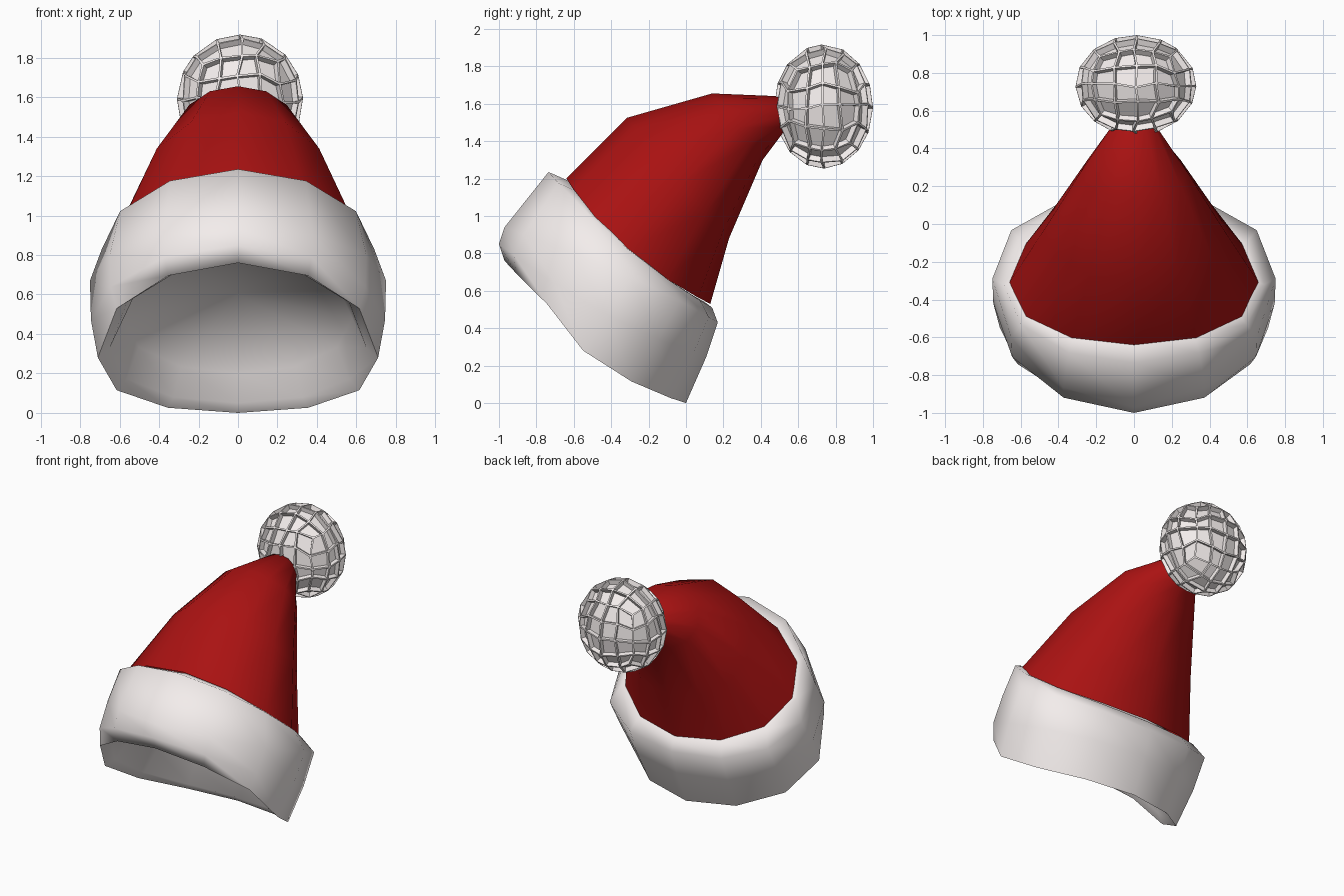
import bpy, bmesh, math, random
from mathutils import Vector

if "Cube" in bpy.data.objects:
    bpy.data.objects.remove(bpy.data.objects["Cube"])

random.seed(4)
SIDES = 12


def material(name, rgb):
    m = bpy.data.materials.new(name)
    m.diffuse_color = (*rgb, 1)
    m.use_nodes = True
    m.node_tree.nodes["Principled BSDF"].inputs["Base Color"].default_value = m.diffuse_color
    return m


RED = material("red_felt", (0.4, 0.006, 0.006))
WHITE = material("white_fur", (0.9, 0.85, 0.84))


def ring(bm, w, front, side, back, twist=0.0, lift=0.0):
    """Tilted, sagging loop through front, side and back (y, z) points."""
    f, s, b = Vector(front), Vector(side), Vector(back)
    verts = []
    for i in range(SIDES):
        t = 2 * math.pi * i / SIDES + twist
        c = math.cos(t)
        p = s + c * (f - b) / 2 + c * c * ((f + b) / 2 - s)
        if c > 0:
            p += Vector((1, 1)) * lift * (math.sin(2 * t) * math.sin(t)) ** 2
        verts.append(bm.verts.new((w * math.sin(t), p.x, p.y)))
    return verts


def finish(bm, name, mat, angle):
    bmesh.ops.recalc_face_normals(bm, faces=bm.faces)
    me = bpy.data.meshes.new(name)
    bm.to_mesh(me)
    bm.free()
    me.materials.append(mat)
    ob = bpy.data.objects.new(name, me)
    bpy.context.collection.objects.link(ob)
    bpy.ops.object.select_all(action='DESELECT')
    ob.select_set(True)
    bpy.context.view_layer.objects.active = ob
    bpy.ops.object.shade_smooth_by_angle(angle=math.radians(angle))
    return ob


def loft(name, rings, mat, tip_co):
    """Skin the loops and close the last one with a fan to a point."""
    bm = bmesh.new()
    loops = [ring(bm, *r) for r in rings]
    for a, b in zip(loops, loops[1:]):
        for i in range(SIDES):
            j = (i + 1) % SIDES
            bm.faces.new((a[i], a[j], b[j], b[i]))
    tip, last = bm.verts.new(tip_co), loops[-1]
    for i in range(SIDES):
        bm.faces.new((last[i], last[(i + 1) % SIDES], tip))
    return finish(bm, name, mat, 95)


# fur brim: top edge, outer wall, lower lip, then the shallow lining
loft("fur_brim", [
    (0.63, (-0.61, 1.18), (-0.30, 0.82), (0.10, 0.54)),
    (0.69, (-0.735, 1.235), (-0.32, 0.83), (0.14, 0.51)),
    (0.75, (-0.97, 0.94), (-0.29, 0.67), (0.17, 0.43)),
    (0.745, (-1.0, 0.85), (-0.42, 0.47), (0.11, 0.25)),
    (0.71, (-0.97, 0.76), (-0.55, 0.28), (0.0, 0.0), 0.0, 0.06),
    (0.65, (-0.90, 0.76), (-0.52, 0.33), (-0.05, 0.05), 0.0, 0.06),
    (0.58, (-0.76, 0.82), (-0.42, 0.48), (-0.04, 0.20)),
], WHITE, (0, -0.36, 0.60))

# red cone bending back towards the pompom
loft("red_cone", [
    (0.66, (-0.64, 1.20), (-0.31, 0.82), (0.13, 0.53)),
    (0.475, (-0.315, 1.525), (-0.03, 1.17), (0.23, 0.88)),
    (0.285, (0.14, 1.655), (0.27, 1.47), (0.41, 1.30)),
    (0.13, (0.50, 1.64), (0.50, 1.53), (0.50, 1.42)),
], RED, (0, 0.60, 1.54))

# pompom: cube-sphere with every panel sunk between narrow ridges
bm = bmesh.new()
bmesh.ops.create_cube(bm, size=2)
bmesh.ops.subdivide_edges(bm, edges=bm.edges, cuts=3, use_grid_fill=True)
for v in bm.verts:
    d = Vector([math.tan(c * math.pi / 4) for c in v.co]).normalized()
    d += Vector([random.uniform(-0.05, 0.05) for _ in range(3)])
    d = d.normalized()
    v.co = Vector((0.01 + d.x * 0.32, 0.735 + d.y * 0.265, 1.585 + d.z * 0.332))
bm.normal_update()
panels = bm.faces[:]
bmesh.ops.inset_individual(bm, faces=panels, thickness=0.008, depth=0)
bmesh.ops.inset_individual(bm, faces=panels, thickness=0.005, depth=-0.032)
finish(bm, "pompom", WHITE, 35)
